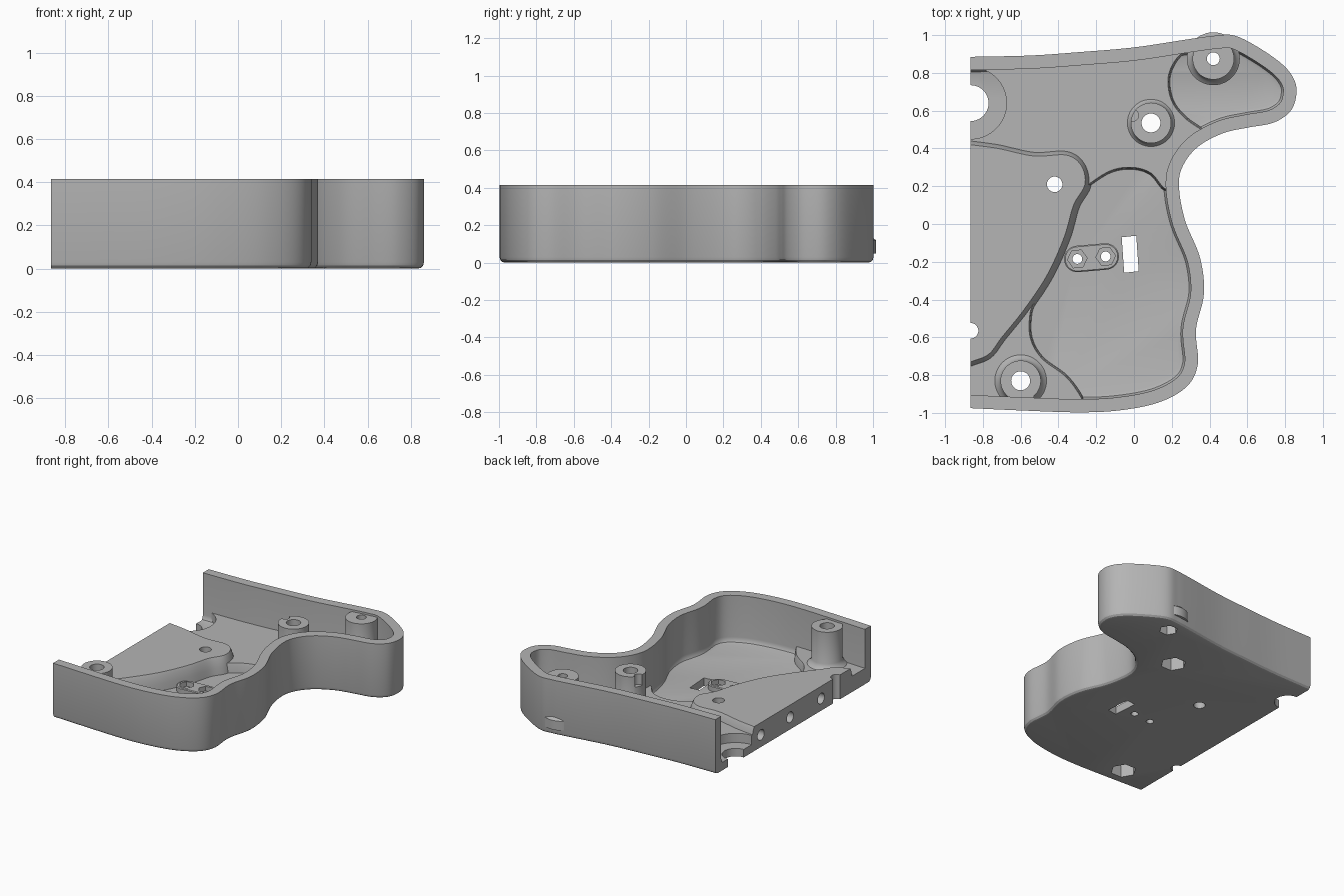
import bpy, bmesh, math
from mathutils import Vector

if "Cube" in bpy.data.objects:
    bpy.data.objects.remove(bpy.data.objects["Cube"], do_unlink=True)

OPEN_X = -0.865          # plane of the open left edge
FAR_X = -1.15            # overshoot, trimmed back later
RIM, FLOOR = 0.415, 0.06

grey = bpy.data.materials.new("light grey plastic")
grey.use_nodes = True
grey.diffuse_color = (0.46, 0.46, 0.46, 1)
grey.node_tree.nodes["Principled BSDF"].inputs["Base Color"].default_value = grey.diffuse_color


def spline(points, steps=8):
    """Smooth open curve through the points."""
    p = [Vector(q) for q in points]
    p = [2 * p[0] - p[1]] + p + [2 * p[-1] - p[-2]]
    out = []
    for a, b, c, d in zip(p, p[1:], p[2:], p[3:]):
        for i in range(steps):
            t = i / steps
            out.append(0.5 * (2 * b + (c - a) * t + (2 * a - 5 * b + 4 * c - d) * t * t
                              + (3 * b - a - 3 * c + d) * t ** 3))
    return out + [p[-2]]


def inset(pts, amount):
    """Move a counter-clockwise outline inward."""
    out = []
    for i, q in enumerate(pts):
        e1 = (q - pts[i - 1]).normalized()
        e2 = (pts[(i + 1) % len(pts)] - q).normalized()
        n1, n2 = Vector((-e1.y, e1.x)), Vector((-e2.y, e2.x))
        out.append(q + (n1 + n2) * amount / max(0.4, 1 + n1.dot(n2)))
    return out


def loft(name, pts, levels):
    """Solid from one outline at (inset, height) levels."""
    pts = [Vector(q) for q in pts]
    if sum(pts[i - 1].cross(q) for i, q in enumerate(pts)) < 0:
        pts.reverse()
    bm = bmesh.new()
    rings = [[bm.verts.new((q.x, q.y, z)) for q in inset(pts, d)] for d, z in levels]
    bm.faces.new(rings[0][::-1])
    bm.faces.new(rings[-1])
    n = len(pts)
    for lo, hi in zip(rings, rings[1:]):
        for i in range(n):
            j = (i + 1) % n
            bm.faces.new((lo[i], lo[j], hi[j], hi[i]))
    mesh = bpy.data.meshes.new(name)
    bm.to_mesh(mesh)
    bm.free()
    mesh.materials.append(grey)
    obj = bpy.data.objects.new(name, mesh)
    bpy.context.collection.objects.link(obj)
    return obj


def circle(x, y, r, sides=40, turn=0.0):
    return [(x + r * math.cos(turn + math.tau * i / sides),
             y + r * math.sin(turn + math.tau * i / sides)) for i in range(sides)]


def box(x0, x1, y0, y1):
    return [(x0, y0), (x1, y0), (x1, y1), (x0, y1)]


def cut(obj, cutters):
    bpy.context.view_layer.objects.active = obj
    for c in cutters:
        mod = obj.modifiers.new("cut", "BOOLEAN")
        mod.operation, mod.solver, mod.object = "DIFFERENCE", "EXACT", c
        bpy.ops.object.modifier_apply(modifier=mod.name)


# Outer outline of the grip
outline = spline([
    (OPEN_X, 0.885), (-0.55, 0.892), (-0.29, 0.91), (0.0, 0.935), (0.3, 0.98), (0.43, 0.997),
    (0.53, 0.998), (0.65, 0.94), (0.78, 0.85), (0.845, 0.77), (0.86, 0.69), (0.83, 0.6),
    (0.74, 0.537), (0.6, 0.51), (0.47, 0.48), (0.34, 0.41), (0.26, 0.31), (0.238, 0.2),
    (0.27, 0.02), (0.35, -0.18), (0.37, -0.37), (0.328, -0.56), (0.338, -0.74), (0.28, -0.86),
    (0.13, -0.945), (-0.08, -0.987), (-0.3, -0.997), (-0.6, -0.987), (OPEN_X, -0.975)])
outline = [(FAR_X, 0.885)] + outline + [(FAR_X, -0.975)]

# Shell: rounded bottom edge, hollowed with a small inner fillet
shell = loft("grip_shell", outline,
             [(0.03, 0), (0.015, 0.004), (0.004, 0.015), (0, 0.03), (0, RIM)])
hollow = loft("hollow_cutter", outline,
              [(0.095, FLOOR), (0.08, 0.065), (0.072, 0.08), (0.07, 0.1), (0.07, 0.6)])
cut(shell, [hollow])

# Raised platform along the open edge
platform = loft("side_platform", [(FAR_X, 0.42)] + spline([
    (OPEN_X, 0.42), (-0.72, 0.4), (-0.53, 0.36), (-0.36, 0.365), (-0.28, 0.31), (-0.26, 0.21),
    (-0.32, 0.1), (-0.37, -0.07), (-0.46, -0.27), (-0.58, -0.45), (-0.7, -0.6), (-0.77, -0.69),
    (OPEN_X, -0.73)]) + [(FAR_X, -0.73)],
    [(-0.035, 0.05), (-0.025, 0.11), (-0.01, 0.165), (0, 0.185)])

# Middle-height floor in the upper part, and in the lower corner
upper = loft("upper_floor", [(FAR_X, 0.85), (-0.3, 0.875), (0, 0.9)] + spline([
    (0.3, 0.945), (0.22, 0.87), (0.18, 0.77), (0.2, 0.65), (0.27, 0.56), (0.37, 0.49)])
    + spline([(0.32, 0.44), (0.23, 0.34), (0.2, 0.2), (0.16, 0.19), (0.09, 0.27), (-0.01, 0.3),
              (-0.13, 0.28), (-0.27, 0.19), (-0.4, 0.1)]) + [(FAR_X, 0.1)],
    [(-0.012, 0.05), (-0.006, 0.11), (0, 0.13)])
corner = loft("corner_floor", [(FAR_X, -0.94)] + spline([
    (-0.28, -0.96), (-0.28, -0.92), (-0.36, -0.81), (-0.49, -0.71), (-0.55, -0.6),
    (-0.55, -0.47), (-0.52, -0.4)]) + [(FAR_X, -0.4)],
    [(-0.012, 0.05), (-0.006, 0.1), (0, 0.12)])

# Screw bosses: name, x, y, radius, bore, nut size
bosses = [("middle_boss", 0.09, 0.535, 0.107, 0.05, 0.09),
          ("beak_boss", 0.42, 0.875, 0.11, 0.034, 0.065),
          ("corner_boss", -0.6, -0.83, 0.107, 0.05, 0.09)]
parts = [shell, platform, upper, corner]
drills = []
for name, x, y, r, bore, nut in bosses:
    parts.append(loft(name, circle(x, y, r, 48),
                      [(-0.03, 0.05), (-0.03, 0.12), (-0.012, 0.135), (0, 0.16), (0, 0.4)]))
    drills += [loft("bore_cutter", circle(x, y, bore), [(0, -0.1), (0, 0.6)]),
               loft("nut_cutter", circle(x, y, nut, 6), [(0, -0.1), (0, 0.14)])]

# Webs tying two bosses to the wall
parts += [loft("corner_web", box(-0.67, -0.53, -0.96, -0.89), [(0, 0.05), (0, 0.4)]),
          loft("beak_web", box(0.33, 0.51, 0.92, 0.965), [(0, 0.05), (0, 0.4)])]

# Notch on the middle boss
drills.append(loft("notch_cutter", circle(-0.005, 0.575, 0.03, 24), [(0, 0.32), (0, 0.6)]))

# Oval mount with two hexagonal sockets
A, B = Vector((-0.3, -0.185)), Vector((-0.15, -0.172))
turn = math.atan2(B.y - A.y, B.x - A.x)
oval = []
for centre, start in ((B, -math.pi / 2), (A, math.pi / 2)):
    for i in range(17):
        a = turn + start + math.pi * i / 16
        oval.append(centre + 0.07 * Vector((math.cos(a), math.sin(a))))
parts.append(loft("sensor_mount", oval, [(0, 0.05), (0, 0.095), (0.006, 0.1)]))
for c in (A, B):
    drills += [loft("socket_cutter", circle(c.x, c.y, 0.052, 6, turn), [(0, 0.065), (0, 0.3)]),
               loft("pin_cutter", circle(c.x, c.y, 0.026, 24), [(0, -0.1), (0, 0.3)])]

# Slot, cable hole and half-round notches on the open edge
slot = [(-0.065, -0.07), (0.012, -0.062), (0.025, -0.25), (-0.052, -0.258)]
drills += [loft("slot_cutter", slot, [(0, -0.1), (0, 0.3)]),
           loft("hole_cutter", circle(-0.42, 0.21, 0.041), [(0, -0.1), (0, 0.3)]),
           loft("edge_notch_cutter", circle(OPEN_X, -0.565, 0.041), [(0, -0.1), (0, 0.3)]),
           loft("port_cutter", circle(OPEN_X, 0.64, 0.095), [(0, -0.1), (0, 0.3)])]

# Sideways dowel holes in the open edge
for y in (0.34, -0.01, -0.38):
    dowel = loft("dowel_cutter", circle(0, 0, 0.04, 32), [(0, -0.2), (0, 0.2)])
    dowel.rotation_euler.y = math.pi / 2
    dowel.location = (OPEN_X, y, 0.092)
    drills.append(dowel)

# Recess round the port, cut from the raised floors only
recess = loft("recess_cutter", circle(OPEN_X, 0.64, 0.19, 64), [(0, 0.03), (0, 0.3)])
trim = loft("trim_cutter", box(-2, OPEN_X, -2, 2), [(0, -1), (0, 1)])
bpy.context.view_layer.update()
cut(upper, [recess])
cut(platform, [recess])


def bounds(o):
    pts = [o.matrix_world @ Vector(c) for c in o.bound_box]
    return [(min(p[i] for p in pts), max(p[i] for p in pts)) for i in range(3)]


for part in parts:
    span = bounds(part)
    cut(part, [d for d in drills + [trim]
               if all(a[0] < b[1] and b[0] < a[1] for a, b in zip(span, bounds(d)))])

for c in drills + [hollow, recess, trim]:
    bpy.data.objects.remove(c, do_unlink=True)

# Smooth curved walls, sharp edges kept
bpy.ops.object.select_all(action="DESELECT")
for part in parts:
    part.select_set(True)
bpy.context.view_layer.objects.active = shell
bpy.ops.object.shade_smooth_by_angle(angle=math.radians(30))
